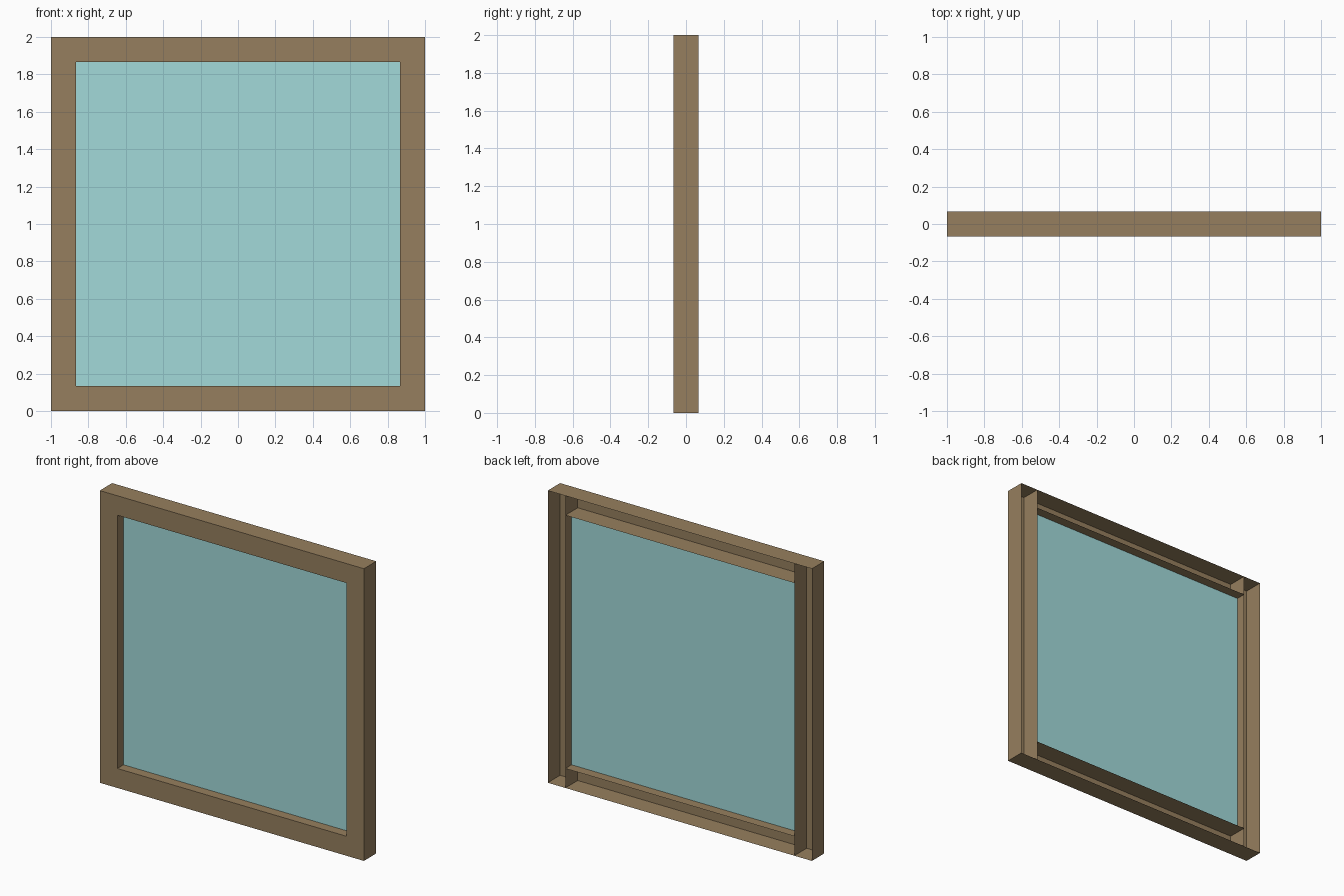
import bpy, bmesh
from mathutils import Matrix, Vector

if "Cube" in bpy.data.objects:
    bpy.data.objects.remove(bpy.data.objects["Cube"])

W = 0.1333   # width of the frame border
D = 0.0667   # half depth
IN = 1 - W   # half size of the opening


def material(name, rgb):
    m = bpy.data.materials.new(name)
    m.diffuse_color = (*rgb, 1)
    m.use_nodes = True
    m.node_tree.nodes["Principled BSDF"].inputs["Base Color"].default_value = m.diffuse_color
    return m


def add_object(name, bm, mat):
    mesh = bpy.data.meshes.new(name)
    bm.to_mesh(mesh)
    bm.free()
    mesh.materials.append(mat)
    ob = bpy.data.objects.new(name, mesh)
    bpy.context.collection.objects.link(ob)


def channel(name, angle, half_length, capped, mat):
    """Thin U-section open to the back, turned about the window centre."""
    bm = bmesh.new()
    profile = [(IN, D), (IN, -D), (1, -D), (1, D)]
    ends = [[bm.verts.new((x, y, z)) for x, y in profile]
            for z in (-half_length, half_length)]
    low, high = ends
    for i in range(3):
        bm.faces.new((low[i + 1], low[i], high[i], high[i + 1]))
    if capped:
        bm.faces.new(low)
        bm.faces.new(high[::-1])
    bm.normal_update()
    # Front faces must point to -y
    front = [f for f in bm.faces if all(abs(v.co.y + D) < 1e-4 for v in f.verts)]
    if front[0].normal.y > 0:
        bmesh.ops.reverse_faces(bm, faces=bm.faces[:])
    turn = Matrix.Translation((0, 0, 1)) @ Matrix.Rotation(angle, 4, 'Y')
    bmesh.ops.transform(bm, matrix=turn, verts=bm.verts)
    add_object(name, bm, mat)


wood = material("wood", (0.305, 0.212, 0.112))
glass = material("glass", (0.361, 0.701, 0.701))

# Full-height uprights with closed ends, and rails fitted between them
PI = 3.14159265
channel("right_stile", 0, 1, True, wood)
channel("left_stile", PI, 1, True, wood)
channel("top_rail", -PI / 2, IN, False, wood)
channel("bottom_rail", PI / 2, IN, False, wood)

# Single glass sheet in the middle of the depth
bm = bmesh.new()
bm.faces.new([bm.verts.new(Vector((x * IN, 0, 1 + z * IN)))
              for x, z in ((-1, -1), (1, -1), (1, 1), (-1, 1))])
add_object("glass_pane", bm, glass)
